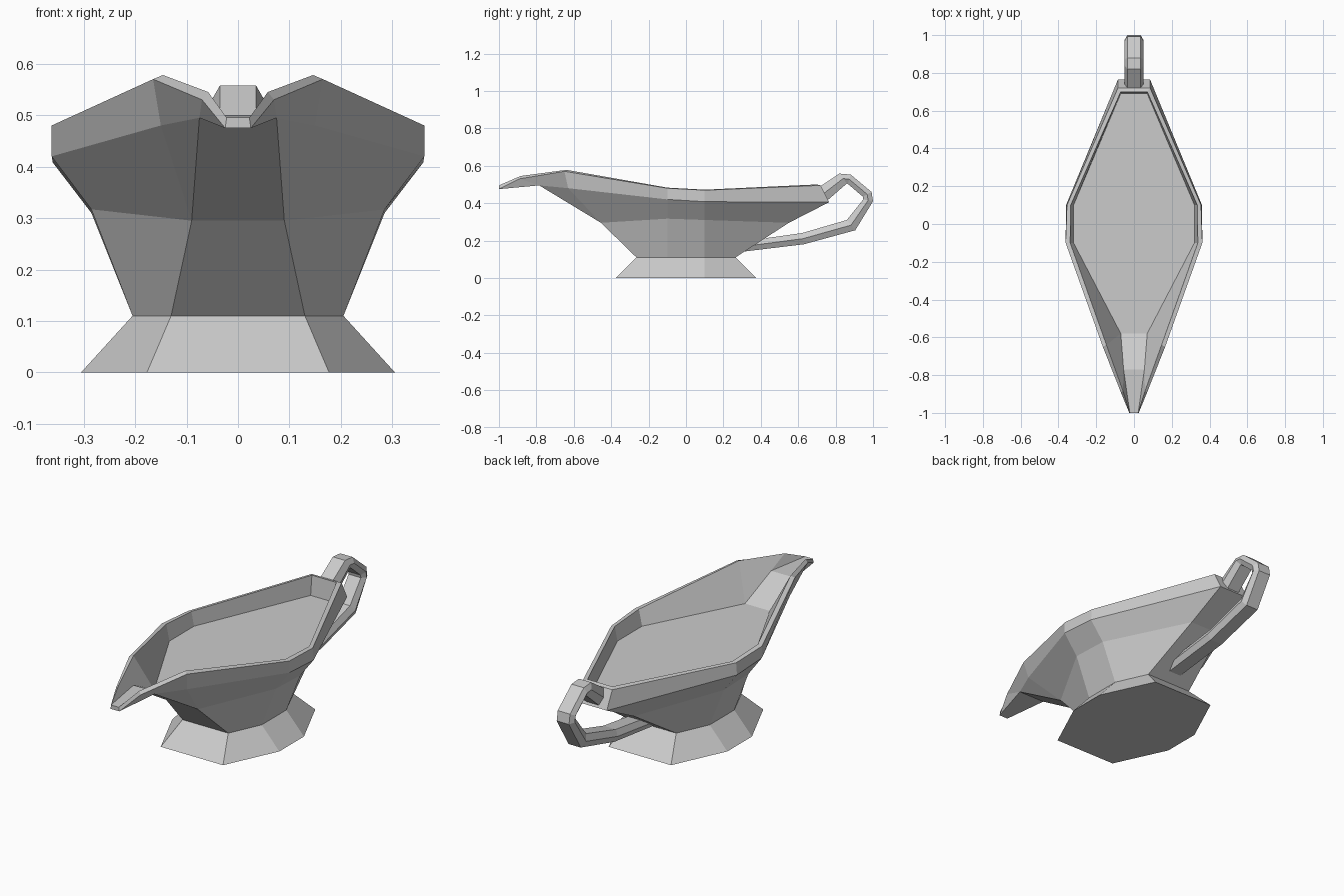
import bpy
import bmesh

if "Cube" in bpy.data.objects:
    bpy.data.objects.remove(bpy.data.objects["Cube"], do_unlink=True)

grey = bpy.data.materials.new("pale_grey_metal")
grey.use_nodes = True
colour = (0.6, 0.6, 0.6, 1)
grey.diffuse_color = colour
grey.node_tree.nodes["Principled BSDF"].inputs["Base Color"].default_value = colour


class Shell:
    """Flat-faced shell made of mirrored rings; coincident points are shared."""

    def __init__(self):
        self.bm = bmesh.new()
        self.cache = {}

    def face(self, points):
        verts = []
        for p in points:
            if p not in self.cache:
                self.cache[p] = self.bm.verts.new(p)
            if self.cache[p] not in verts:
                verts.append(self.cache[p])
        if len(verts) > 2:
            self.bm.faces.new(verts)

    def bridge(self, a, b):
        for i in range(len(a)):
            j = (i + 1) % len(a)
            self.face([a[i], a[j], b[j], b[i]])

    def finish(self, name):
        bmesh.ops.recalc_face_normals(self.bm, faces=self.bm.faces)
        mesh = bpy.data.meshes.new(name)
        self.bm.to_mesh(mesh)
        self.bm.free()
        mesh.materials.append(grey)
        bpy.context.collection.objects.link(bpy.data.objects.new(name, mesh))


def ring(half):
    return half + [(-x, y, z) for x, y, z in reversed(half)]


def oval(end_x, end_y, side_x, z):
    """Eight-sided ring whose front corner is repeated to match the spout."""
    front = (end_x, -end_y, z)
    return ring([front, front, front, (side_x, -0.1, z), (side_x, 0.1, z), (end_x, end_y, z)])


# Bowl and foot: each ring runs from the front to the back
belly_front = (0.09, -0.455, 0.295)
lip_root = (0.075, -0.785, 0.495)
tip = (0.022, -1.0, 0.495)
foot = oval(0.177, 0.375, 0.305, 0)
floor = ring([tip, (0.055, -0.77, 0.5), (0.07, -0.58, 0.4),
              (0.32, -0.1, 0.4), (0.32, 0.1, 0.4), (0.07, 0.69, 0.4)])
rings = [
    foot,
    oval(0.13, 0.265, 0.205, 0.11),
    # belly
    ring([belly_front, belly_front, belly_front,
          (0.285, -0.1, 0.317), (0.285, 0.1, 0.31), (0.09, 0.55, 0.295)]),
    # shoulder crease
    ring([lip_root, lip_root, (0.15, -0.63, 0.48),
          (0.362, -0.1, 0.42), (0.36, 0.1, 0.408), (0.085, 0.765, 0.405)]),
    # outer rim
    ring([(0.025, -1.0, 0.475), (0.07, -0.89, 0.53), (0.165, -0.65, 0.57),
          (0.362, -0.1, 0.48), (0.355, 0.1, 0.469), (0.085, 0.72, 0.495)]),
    # inner rim
    ring([tip, (0.058, -0.885, 0.545), (0.146, -0.64, 0.578),
          (0.338, -0.1, 0.483), (0.335, 0.1, 0.472), (0.07, 0.7, 0.5)]),
    floor,
]
bowl = Shell()
for low, high in zip(rings, rings[1:]):
    bowl.bridge(low, high)
bowl.face(foot)
# Spout channel, ramp and flat inner floor
for i in range(2):
    bowl.face([floor[i], floor[i + 1], floor[-2 - i], floor[-1 - i]])
bowl.face(floor[2:-2])
bowl.finish("sauce_boat_bowl")

# Handle: hexagonal bar, each station an outer and an inner (y, z)
stations = [
    ((0.71, 0.485), (0.745, 0.405)),
    ((0.82, 0.558), (0.86, 0.505)),
    ((0.88, 0.553), (0.865, 0.503)),
    ((0.992, 0.46), (0.945, 0.435)),
    ((1.0, 0.41), (0.948, 0.42)),
    ((0.905, 0.255), (0.86, 0.31)),
    ((0.63, 0.18), (0.62, 0.24)),
    ((0.3, 0.14), (0.3, 0.195)),
]
sections = []
for (oy, oz), (iy, iz) in stations:
    sections.append(ring([(0.035, oy, oz), (0.05, (oy + iy) / 2, (oz + iz) / 2), (0.035, iy, iz)]))
handle = Shell()
for a, b in zip(sections, sections[1:]):
    handle.bridge(a, b)
handle.face(sections[0])
handle.face(sections[-1])
handle.finish("handle")
